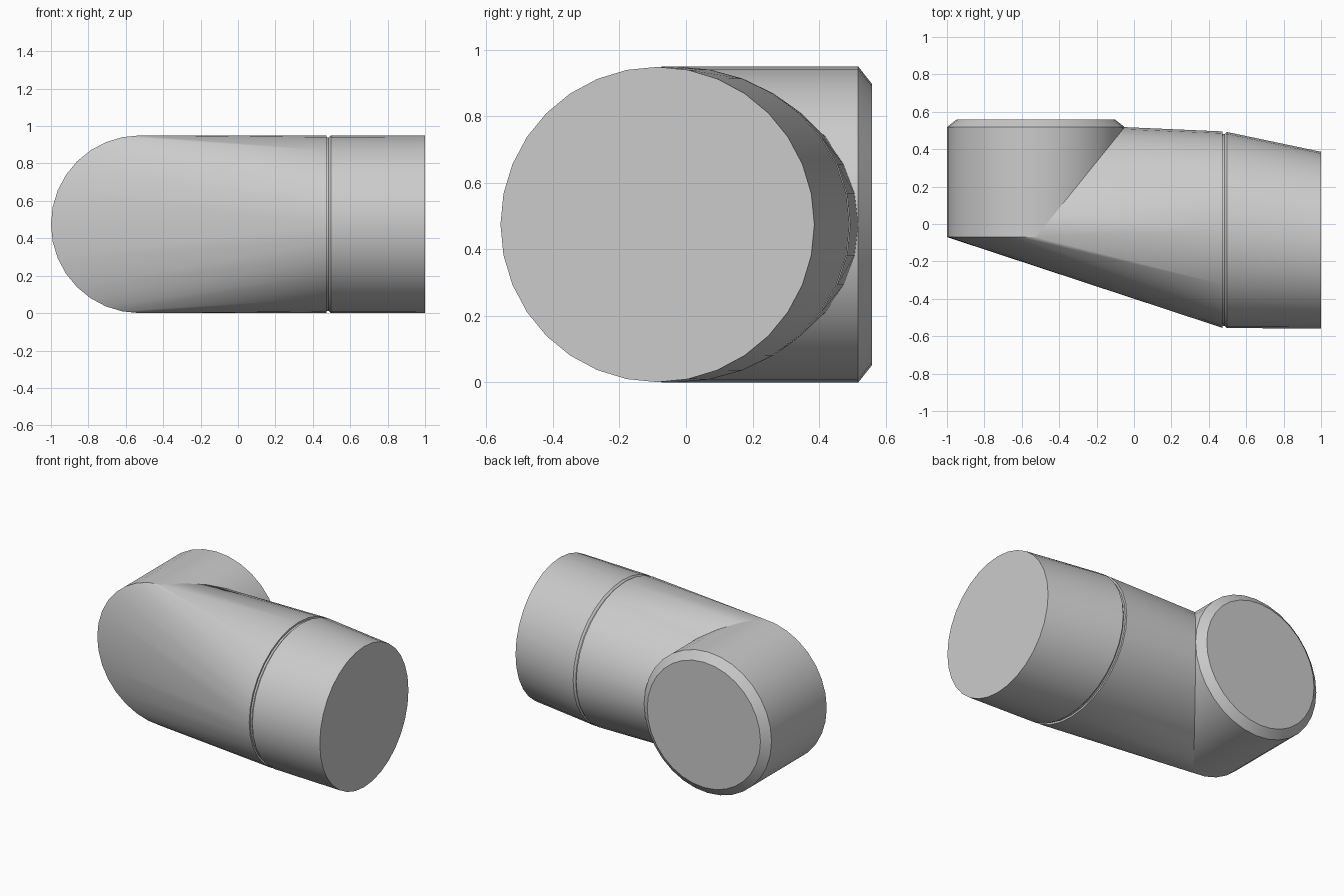
import bpy, bmesh, math

cube = bpy.data.objects.get("Cube")
if cube:
    bpy.data.objects.remove(cube, do_unlink=True)

SIDES = 32
R = 0.475          # pipe radius, also the height of its axis
BEND_X = -0.525    # axis of the rear-facing outlet
BEND_Y = -0.07     # front end of the outlet
RIM_Y = 0.518      # where the outlet chamfer begins

grey = bpy.data.materials.new("Plain grey")
grey.use_nodes = True
grey.diffuse_color = (0.6, 0.6, 0.6, 1)
grey.node_tree.nodes["Principled BSDF"].inputs["Base Color"].default_value = (0.6, 0.6, 0.6, 1)

ANGLES = [2 * math.pi * i / SIDES for i in range(SIDES)]


def outlet_ring(y, r):
    """Circle facing y, around the outlet axis."""
    return [(BEND_X + r * math.cos(a), y, R + r * math.sin(a)) for a in ANGLES]


def sleeve_ring(x, y_min, y_max, rz):
    """Ellipse facing x, spanning y_min to y_max."""
    cy, ry = (y_min + y_max) / 2, (y_max - y_min) / 2
    return [(x, cy + ry * math.cos(a), R + rz * math.sin(a)) for a in ANGLES]


def finish(bm, name):
    bmesh.ops.recalc_face_normals(bm, faces=bm.faces)
    mesh = bpy.data.meshes.new(name)
    bm.to_mesh(mesh)
    bm.free()
    mesh.materials.append(grey)
    obj = bpy.data.objects.new(name, mesh)
    bpy.context.collection.objects.link(obj)
    bpy.ops.object.select_all(action='DESELECT')
    obj.select_set(True)
    bpy.context.view_layer.objects.active = obj
    bpy.ops.object.shade_smooth_by_angle(angle=math.radians(25))
    return obj


def skin(name, rings):
    """Closed tube through a list of rings, capped at both ends."""
    bm = bmesh.new()
    loops = [[bm.verts.new(p) for p in ring] for ring in rings]
    for a, b in zip(loops, loops[1:]):
        for i in range(SIDES):
            j = (i + 1) % SIDES
            bm.faces.new((a[i], a[j], b[j], b[i]))
    bm.faces.new(loops[0])
    bm.faces.new(loops[-1])
    return finish(bm, name)


# Outlet pipe facing the back, with a chamfered rim
skin("outlet_pipe", [outlet_ring(BEND_Y, R), outlet_ring(RIM_Y, R), outlet_ring(0.56, 0.422)])

# Elbow body: half circle at the front, half mitre across the outlet, hulled to the sleeve
slope = (RIM_Y - BEND_Y) / R
seam = [(x, BEND_Y + max(0, x - BEND_X) * slope, z) for x, y, z in outlet_ring(0, R)]
bm = bmesh.new()
for p in seam + sleeve_ring(0.472, -0.555, 0.495, R):
    bm.verts.new(p)
hull = bmesh.ops.convex_hull(bm, input=bm.verts)
loose = {v for v in hull["geom_interior"] + hull["geom_unused"] if isinstance(v, bmesh.types.BMVert)}
bmesh.ops.delete(bm, geom=list(loose), context='VERTS')
bmesh.ops.dissolve_limit(bm, angle_limit=math.radians(0.5), verts=bm.verts, edges=bm.edges)
finish(bm, "elbow_body")

# End sleeve, with a narrow groove where it meets the elbow
skin("end_sleeve", [
    sleeve_ring(0.46, -0.542, 0.483, R - 0.012),
    sleeve_ring(0.485, -0.545, 0.481, R - 0.012),
    sleeve_ring(0.497, -0.557, 0.492, R),
    sleeve_ring(1.0, -0.558, 0.386, R - 0.001),
])
